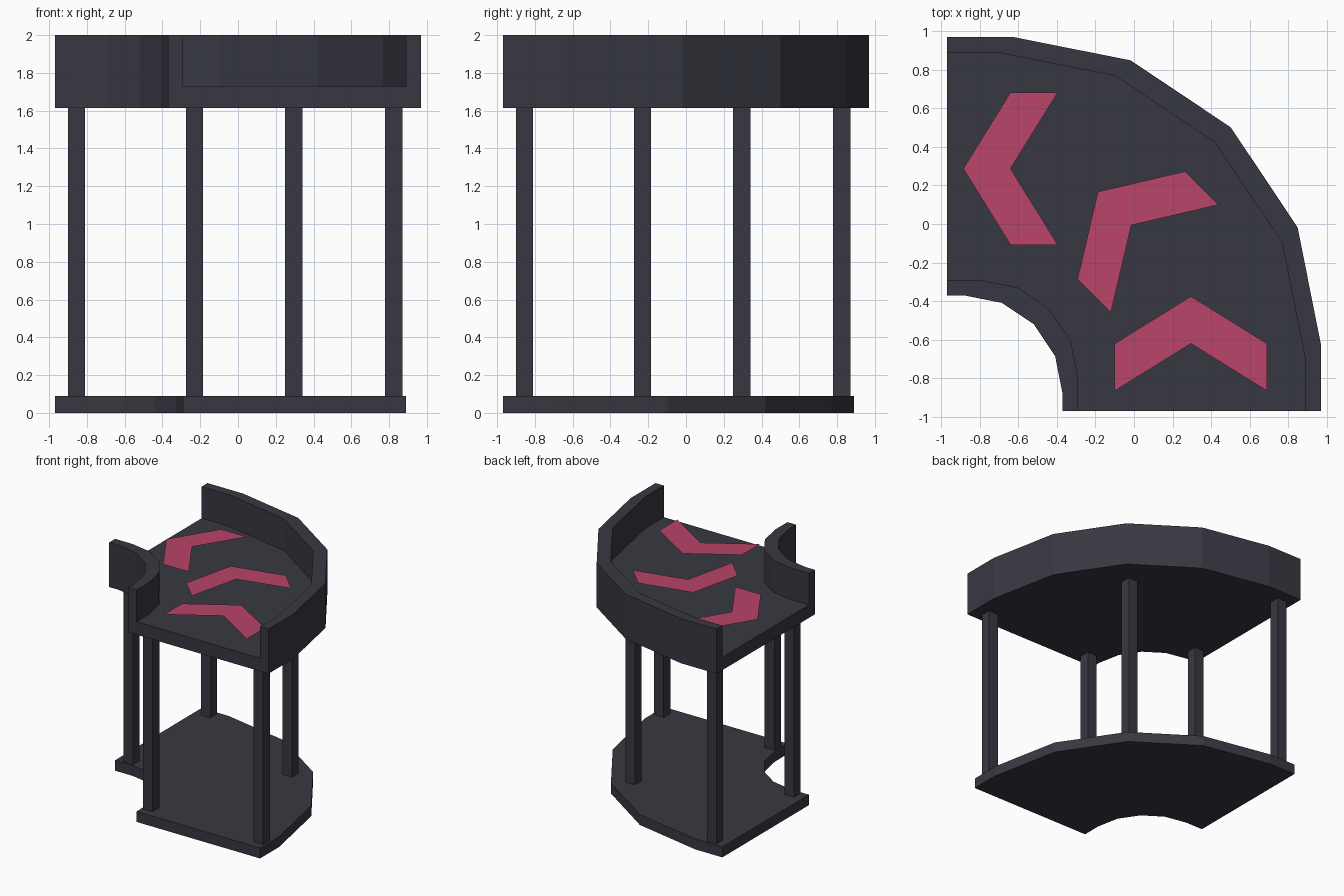
import bpy, bmesh, math
from mathutils import Matrix, Vector

if "Cube" in bpy.data.objects:
    bpy.data.objects.remove(bpy.data.objects["Cube"])


def material(name, rgb):
    m = bpy.data.materials.new(name)
    m.diffuse_color = (*rgb, 1)
    m.use_nodes = True
    m.node_tree.nodes["Principled BSDF"].inputs["Base Color"].default_value = m.diffuse_color
    return m


DARK = material("dark slate", (0.039, 0.039, 0.054))
PINK = material("arrow pink", (0.48, 0.058, 0.144))


def prism(name, outline, z0, z1, mat):
    """Flat outline at z0, extruded up to z1 (a single face if both match)."""
    bm = bmesh.new()
    face = bm.faces.new([bm.verts.new((x, y, z0)) for x, y in outline])
    face.normal_update()
    if face.normal.z < 0:
        face.normal_flip()
    if z1 > z0:
        ext = bmesh.ops.extrude_face_region(bm, geom=[face], use_keep_orig=True)
        verts = [g for g in ext["geom"] if isinstance(g, bmesh.types.BMVert)]
        bmesh.ops.translate(bm, verts=verts, vec=(0, 0, z1 - z0))
        bmesh.ops.recalc_face_normals(bm, faces=bm.faces)
    me = bpy.data.meshes.new(name)
    bm.to_mesh(me)
    bm.free()
    me.materials.append(mat)
    ob = bpy.data.objects.new(name, me)
    bpy.context.collection.objects.link(ob)
    return ob


def arc(c, r):
    """Four-segment quarter arc centred on the diagonal point (c, c)."""
    return [(c + r * math.cos(i * math.pi / 8), c + r * math.sin(i * math.pi / 8))
            for i in range(5)]


def bend(outer_c, inner_c, end):
    """Quarter-turn outline whose two open ends lie at x = end and y = end."""
    outer, inner = arc(outer_c, 1.6), arc(inner_c, 0.51)
    return ([(outer[0][0], end)] + outer + [(end, outer[-1][1])]
            + [(end, inner[-1][1])] + inner[::-1] + [(inner[0][0], end)])


END = -0.97

# Base plate
prism("base_plate", bend(-0.71, -0.80, END), 0, 0.09, DARK)

# Tray with a channel cut between its two side walls
tray = prism("belt_tray", bend(-0.63, -0.88, END), 1.615, 2.0, DARK)
cutter = prism("channel_cutter", bend(-0.71, -0.80, END - 0.2), 1.727, 2.2, DARK)
cutter.hide_render = True
cutter.hide_set(True)
cut = tray.modifiers.new("channel", 'BOOLEAN')
cut.operation = 'DIFFERENCE'
cut.solver = 'EXACT'
cut.object = cutter

# Square legs
H = 0.046
for i, (x, y) in enumerate([(0.825, -0.855), (-0.23, -0.855), (0.295, 0.295),
                            (-0.855, -0.23), (-0.855, 0.825)]):
    prism(f"leg_{i + 1}", [(x - H, y - H), (x + H, y - H), (x + H, y + H), (x - H, y + H)],
          0.09, 1.615, DARK)

# Direction arrows hovering over the belt
CHEVRON = [(0, 0), (-0.395, -0.245), (-0.395, -0.49), (0, -0.245),
           (0.395, -0.49), (0.395, -0.245)]
for i, (tip, deg) in enumerate([((0.295, -0.375), 0), ((-0.187, 0.167), 45),
                                ((-0.885, 0.287), 90)]):
    rot = Matrix.Rotation(math.radians(deg), 2)
    pts = [tuple(rot @ Vector(p) + Vector(tip)) for p in CHEVRON]
    prism(f"arrow_{i + 1}", pts, 1.80, 1.80, PINK)
